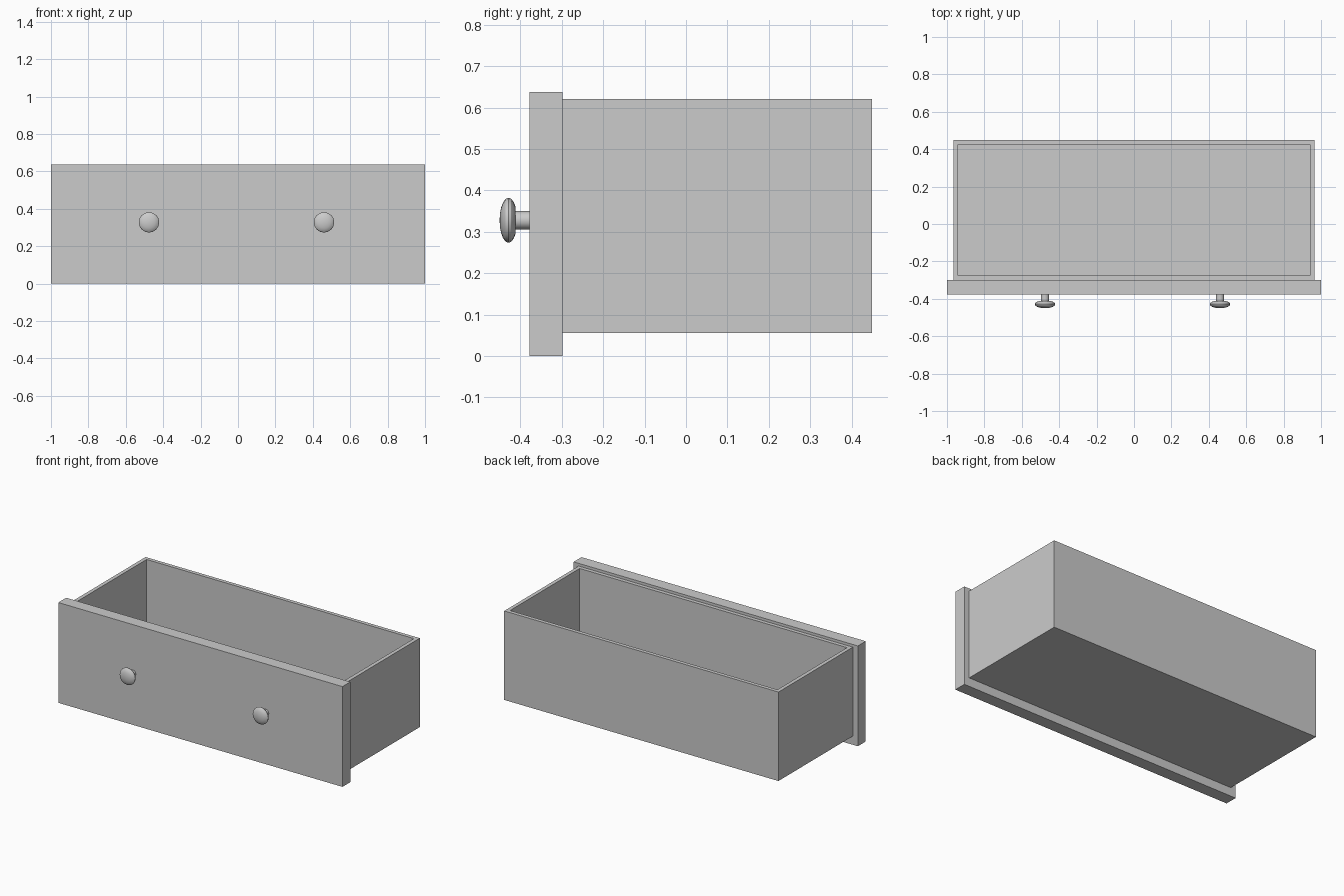
import bpy, bmesh
from math import sin, cos, pi, radians

if "Cube" in bpy.data.objects:
    bpy.data.objects.remove(bpy.data.objects["Cube"])


def make_object(name, bm):
    bmesh.ops.recalc_face_normals(bm, faces=bm.faces[:])
    mesh = bpy.data.meshes.new(name)
    bm.to_mesh(mesh)
    bm.free()
    obj = bpy.data.objects.new(name, mesh)
    bpy.context.collection.objects.link(obj)
    return obj


def box_bmesh(lo, hi):
    bm = bmesh.new()
    bmesh.ops.create_cube(bm, size=1)
    for v in bm.verts:
        v.co = [lo[i] if v.co[i] < 0 else hi[i] for i in range(3)]
    return bm


def knob(name, x, z, segments=16):
    # Neck and flattened round head, lathed around the y axis
    profile = [(0.022, -0.375), (0.022, -0.412)]
    steps = 10
    for i in range(1, steps):
        a = pi * i / steps
        r = 0.0545 * sin(a)
        if i > 1:
            profile.append((r, -0.429 + 0.0215 * cos(a)))
    bm = bmesh.new()
    rings = [[bm.verts.new((x + r * cos(2 * pi * k / segments), y,
                            z + r * sin(2 * pi * k / segments)))
              for k in range(segments)] for r, y in profile]
    for a, b in zip(rings, rings[1:]):
        for k in range(segments):
            n = (k + 1) % segments
            bm.faces.new((a[k], a[n], b[n], b[k]))
    bm.faces.new(rings[0])
    tip = bm.verts.new((x, -0.4505, z))
    for k in range(segments):
        bm.faces.new((rings[-1][k], rings[-1][(k + 1) % segments], tip))
    obj = make_object(name, bm)
    bpy.ops.object.select_all(action='DESELECT')
    obj.select_set(True)
    bpy.context.view_layer.objects.active = obj
    bpy.ops.object.shade_smooth_by_angle(angle=radians(30))


# Front panel
make_object("drawer_front", box_bmesh((-1, -0.378, 0), (1, -0.299, 0.638)))

# Open tray: inset the top face, then push it down to the floor
bm = box_bmesh((-0.965, -0.299, 0.055), (0.965, 0.449, 0.621))
bm.normal_update()
top = max(bm.faces, key=lambda f: f.calc_center_median().z)
bmesh.ops.inset_region(bm, faces=[top], thickness=0.034)
rim = list(top.verts)
result = bmesh.ops.extrude_discrete_faces(bm, faces=[top])
floor = result["faces"][0]
for v in floor.verts:
    v.co.z = 0.09
make_object("drawer_tray", bm)

# Pull knobs
knob("left_knob", -0.476, 0.328)
knob("right_knob", 0.46, 0.328)
